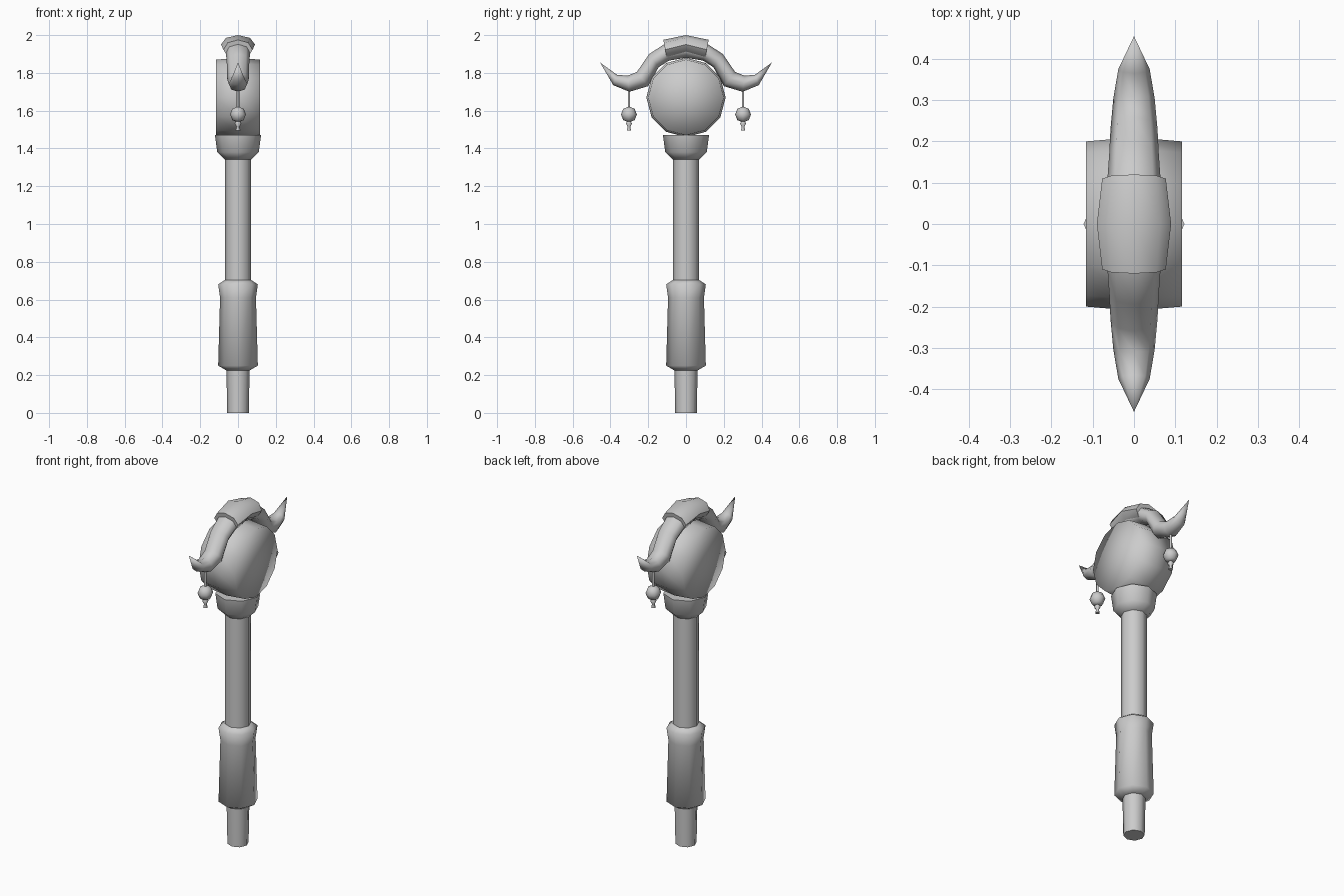
import bpy, bmesh, math
from mathutils import Vector

cube = bpy.data.objects.get("Cube")
if cube:
    bpy.data.objects.remove(cube, do_unlink=True)

grey = bpy.data.materials.new("plain grey")
grey.use_nodes = True
grey.diffuse_color = (0.6, 0.6, 0.6, 1)
grey.node_tree.nodes["Principled BSDF"].inputs["Base Color"].default_value = (0.6, 0.6, 0.6, 1)


def loft(name, sections, sides, angle):
    """Join rings, each given as (centre, first radius vector, second radius vector)."""
    bm = bmesh.new()
    rings = []
    for centre, u, v in sections:
        ring = []
        for i in range(sides):
            a = math.tau * i / sides
            ring.append(bm.verts.new(centre + u * math.cos(a) + v * math.sin(a)))
        rings.append(ring)
    for low, high in zip(rings, rings[1:]):
        for i in range(sides):
            j = (i + 1) % sides
            bm.faces.new((low[i], low[j], high[j], high[i]))
    bmesh.ops.remove_doubles(bm, verts=bm.verts, dist=0.0001)
    bmesh.ops.holes_fill(bm, edges=bm.edges, sides=0)
    bmesh.ops.recalc_face_normals(bm, faces=bm.faces)
    mesh = bpy.data.meshes.new(name)
    bm.to_mesh(mesh)
    bm.free()
    mesh.materials.append(grey)
    obj = bpy.data.objects.new(name, mesh)
    bpy.context.collection.objects.link(obj)
    bpy.ops.object.select_all(action='DESELECT')
    obj.select_set(True)
    bpy.context.view_layer.objects.active = obj
    bpy.ops.object.shade_smooth_by_angle(angle=math.radians(angle))
    return obj


def lathe(name, profile, sides, angle=75, origin=(0, 0, 0), axis='Z'):
    """Turn (radius, height) points around an axis through the origin."""
    o = Vector(origin)
    if axis == 'Z':
        u, v, w = Vector((1, 0, 0)), Vector((0, 1, 0)), Vector((0, 0, 1))
    else:
        u, v, w = Vector((0, 1, 0)), Vector((0, 0, 1)), Vector((1, 0, 0))
    return loft(name, [(o + w * h, u * r, v * r) for r, h in profile], sides, angle)


def arch(name, stations, angle):
    """Mirrored sweep over y; stations are (top y, top z, bottom y, bottom z, half width)."""
    mirrored = [(-a, b, -c, d, w) for a, b, c, d, w in stations[:0:-1]]
    sections = []
    for a, b, c, d, w in mirrored + stations:
        top, bottom = Vector((0, a, b)), Vector((0, c, d))
        sections.append(((top + bottom) / 2, Vector((w, 0, 0)), (top - bottom) / 2))
    return loft(name, sections, 8, angle)


# Handle, from foot to collar
lathe("handle_foot", [(0.057, 0), (0.062, 0.26)], 8)
lathe("grip", [(0.062, 0.225), (0.105, 0.25), (0.095, 0.61), (0.105, 0.68), (0.068, 0.705)], 8)
lathe("shaft", [(0.07, 0.68), (0.07, 1.36)], 8)
lathe("collar", [(0.068, 1.34), (0.11, 1.38), (0.122, 1.47), (0, 1.465)], 8)

# Round head lying across x
lathe("drum_head", [(0, -0.116), (0.2, -0.116), (0.21, 0), (0.2, 0.116), (0, 0.116)],
      12, 180, (0, 0, 1.67), 'X')

# Horns and the band that holds them
arch("horns", [(0, 1.98, 0, 1.88, 0.065), (0.11, 1.955, 0.09, 1.865, 0.065),
               (0.195, 1.9, 0.145, 1.83, 0.06), (0.26, 1.805, 0.2, 1.73, 0.057),
               (0.31, 1.785, 0.3, 1.7, 0.05), (0.365, 1.79, 0.385, 1.735, 0.038),
               (0.455, 1.855, 0.455, 1.855, 0)], 180)
arch("horn_band", [(0, 2, 0, 1.9, 0.09), (0.12, 1.975, 0.1, 1.87, 0.077)], 60)

# Hanging charms, one under each horn
for side, y in (("front", -0.302), ("back", 0.302)):
    lathe(side + "_cord", [(0.007, 1.6), (0.007, 1.73)], 6, origin=(0, y, 0))
    lathe(side + "_bead", [(0, 1.538), (0.03, 1.55), (0.042, 1.58), (0.03, 1.61), (0, 1.622)],
          8, 180, (0, y, 0))
    lathe(side + "_tassel", [(0.013, 1.495), (0.008, 1.515), (0.018, 1.532), (0.01, 1.545)],
          6, origin=(0, y, 0))
